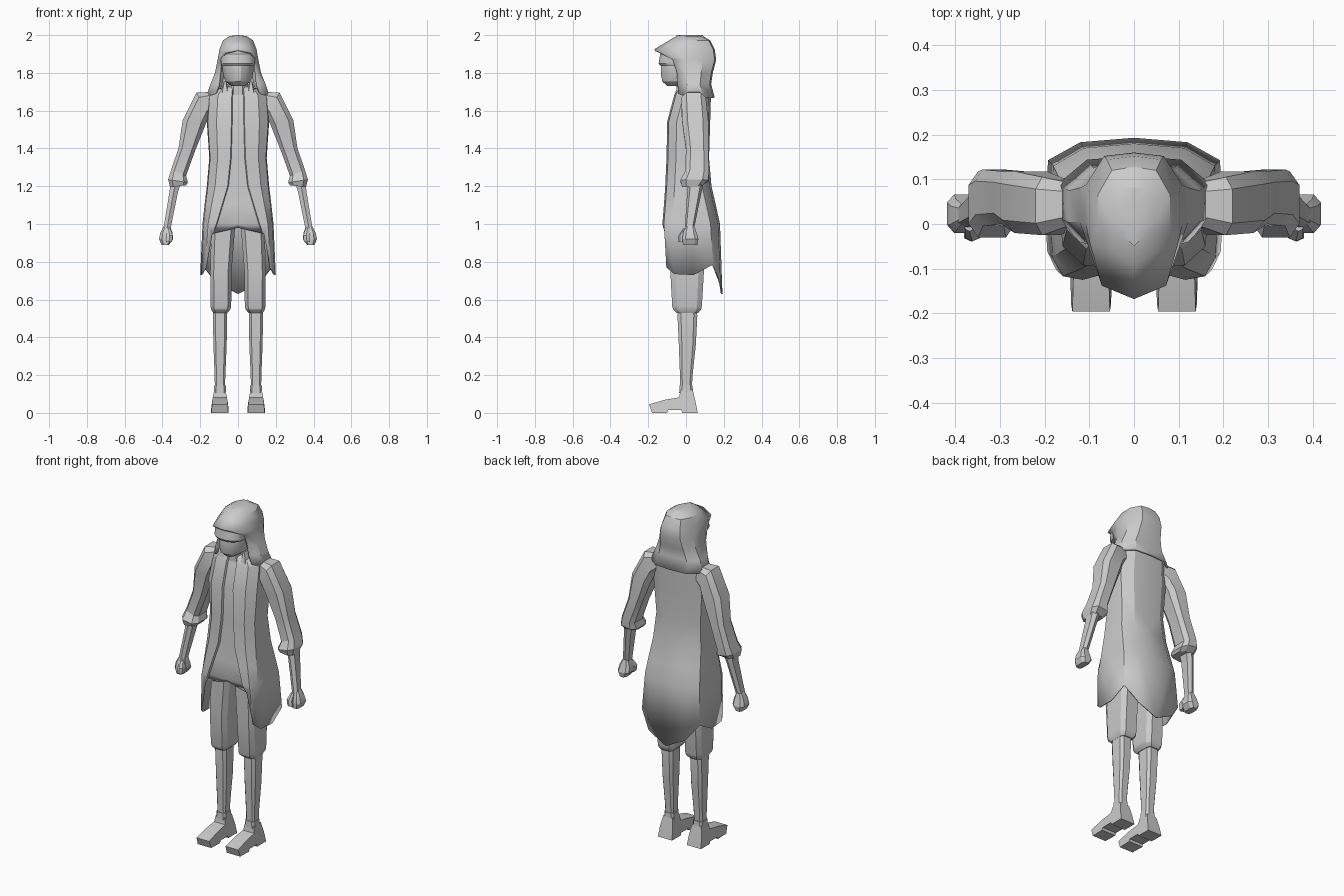
import bpy, bmesh, math

if "Cube" in bpy.data.objects:
    bpy.data.objects.remove(bpy.data.objects["Cube"])


def finish(name, bm, mirror=True, thick=0, angle=28, recalc=True):
    if recalc:
        bmesh.ops.recalc_face_normals(bm, faces=bm.faces)
    bmesh.ops.delete(bm, geom=[v for v in bm.verts if not v.link_faces], context='VERTS')
    me = bpy.data.meshes.new(name)
    bm.to_mesh(me)
    bm.free()
    ob = bpy.data.objects.new(name, me)
    bpy.context.collection.objects.link(ob)
    bpy.ops.object.select_all(action='DESELECT')
    ob.select_set(True)
    bpy.context.view_layer.objects.active = ob
    bpy.ops.object.shade_smooth_by_angle(angle=math.radians(angle))
    if mirror:
        m = ob.modifiers.new("Mirror", 'MIRROR')
        m.use_clip = True
    if thick:
        s = ob.modifiers.new("Solidify", 'SOLIDIFY')
        s.thickness = thick
        s.offset = -1
    return ob


def tube(name, sections, n=8, power=0.6, mirror=True):
    """Loft of rounded-box sections: inner x,z / outer x,z / front y, back y."""
    bm = bmesh.new()
    rings = []
    for xi, zi, xo, zo, y0, y1 in sections:
        ring = []
        for i in range(n):
            a = 2 * math.pi * (i + 0.5) / n
            u, v = (math.copysign(abs(t) ** power, t) for t in (math.cos(a), math.sin(a)))
            m = math.cos(math.pi / n) ** power
            u, v = (u / m + 1) / 2, (v / m + 1) / 2
            ring.append(bm.verts.new((xi + (xo - xi) * u, y0 + (y1 - y0) * v, zi + (zo - zi) * u)))
        rings.append(ring)
    for a, b in zip(rings, rings[1:]):
        for i in range(n):
            j = (i + 1) % n
            bm.faces.new((a[i], a[j], b[j], b[i]))
    bm.faces.new(rings[0])
    bm.faces.new(rings[-1])
    return finish(name, bm, mirror)


def level(z, xi, xo, y0, y1):
    return (xi, z, xo, z, y0, y1)


def sheet(name, rings, thick, skip=lambda r, c: False):
    """Half shell from rings running front centre to back centre, top down."""
    bm = bmesh.new()
    vs = [[bm.verts.new(p) for p in ring] for ring in rings]
    for r in range(len(vs) - 1):
        for c in range(len(vs[0]) - 1):
            if not skip(r, c):
                bm.faces.new((vs[r][c], vs[r + 1][c], vs[r + 1][c + 1], vs[r][c + 1]))
    bmesh.ops.remove_doubles(bm, verts=bm.verts, dist=1e-4)
    return finish(name, bm, True, thick, recalc=False)


# Long coat with recessed front panel and uneven hem
def coat_ring(zs, f, b, w, s):
    xy = [(0, f + .012), (s, f + .012), (s + .005, f), (s + (w - s) * .62, f + .008),
          (w * .97, f + .05), (w, (f + b) / 2), (w * .96, b - .05), (w * .6, b - .01), (0, b)]
    return [(x, y, z) for (x, y), z in zip(xy, zs)]


hem = [.98, .95, .95, .77, .735, .73, .785, .69, .63]
coat = [(1.73, -.03, .06, .055, .02), (1.71, -.05, .11, .125, .025), (1.68, -.063, .132, .155, .028),
        (1.54, -.10, .128, .165, .03), (1.35, -.103, .122, .152, .035), (1.2, -.11, .135, .165, .05),
        (1.1, -.117, .158, .177, .08), (1.0, -.125, .18, .188, .11)]
rings = [coat_ring([z] * 9, *p) for z, *p in coat] + [coat_ring(hem, -.112, .193, .2, .13)]
sheet("coat", rings, .008)


# Hood: peaked cap flowing into a drape open at the front
def hood_ring(z, f, b, w, fx, dip):
    d = b - f
    return [(0, f, z), (fx, f + .03, z - dip), (w, f + d * .38, z), (w, f + d * .72, z),
            (w * .62, b - .008, z), (0, b, z)]


hood = [(2.0, -.05, .09, 0, 0, 0), (1.995, -.05, .09, .045, .03, 0), (1.972, -.09, .128, .08, .052, 0),
        (1.925, -.168, .152, .098, .072, .015), (1.87, -.10, .16, .108, .095, 0),
        (1.80, -.078, .142, .122, .1, 0), (1.74, -.075, .133, .146, .105, 0), (1.67, -.07, .152, .17, .122, -.02)]
sheet("hood", [hood_ring(*h) for h in hood], .012, lambda r, c: r >= 3 and c == 0)

# Head, visor and neck
tube("head", [level(z, -w, w, y0, y1) for z, w, y0, y1 in [
    (1.95, .055, -.06, .06), (1.91, .08, -.115, .09), (1.85, .083, -.132, .1),
    (1.79, .08, -.133, .09), (1.755, .066, -.125, .06), (1.73, .035, -.1, .03)]], 16, 1, False)
tube("visor", [level(z, -w, w, y0, .02) for z, w, y0 in [
    (1.915, .08, -.12), (1.9, .088, -.137), (1.85, .09, -.145), (1.838, .085, -.136)]], 16, .9, False)
tube("neck", [level(1.78, -.05, .05, -.05, .06), level(1.66, -.06, .06, -.05, .07)], 8, 1, False)

# Standing collar tips
tube("collar", [level(1.755, .06, .075, -.04, .05), level(1.69, .045, .095, -.055, .07)])

# Arms
tube("sleeve", [(.11, 1.62, .14, 1.7, .0, .09), (.15, 1.575, .22, 1.695, -.025, .105),
                (.17, 1.53, .293, 1.55, -.02, .118), (.228, 1.385, .315, 1.4, .0, .118),
                (.275, 1.255, .355, 1.285, -.005, .122), (.265, 1.22, .37, 1.235, -.03, .118),
                (.275, 1.205, .36, 1.195, -.02, .08)])
tube("forearm", [(.295, 1.24, .355, 1.25, .01, .095), (.318, 1.17, .362, 1.175, .01, .08),
                 (.358, .97, .395, .975, -.005, .04)], 6)
tube("hand", [level(.99, .36, .393, .0, .045), level(.955, .347, .411, -.015, .055),
              level(.92, .343, .418, -.02, .066), level(.89, .365, .405, -.015, .06)], 8, .6)
tube("thumb", [level(.975, .358, .378, -.015, .01), level(.94, .345, .378, -.037, 0),
               level(.905, .35, .38, -.037, 0)], 6)

# Legs
tube("shorts", [level(1.05, .01, .14, -.08, .1), level(.75, .034, .147, -.083, .095),
                level(.565, .036, .146, -.073, .084), level(.548, .04, .142, -.068, .08),
                level(.53, .055, .132, -.05, .065)], 8, .45)
tube("shin", [level(.56, .06, .128, -.04, .055), level(.515, .057, .133, -.045, .06),
              level(.36, .06, .13, -.038, .052), level(.2, .067, .124, -.032, .035),
              level(.12, .069, .122, -.03, .03)], 8, .5)
tube("ankle_cuff", [level(.145, .064, .126, -.034, .035), level(.105, .063, .128, -.036, .037)], 8, .5)

# Shoes: side profile extruded, narrower towards the ankle
profile = [(.062, 0), (.05, .06), (.036, .12), (-.03, .12), (-.036, .082), (-.11, .07), (-.196, .045),
           (-.18, 0), (-.1, 0), (-.095, .014), (-.025, .014), (-.02, 0)]
bm = bmesh.new()
side = bm.faces.new([bm.verts.new((.049, y, z)) for y, z in profile])
ext = bmesh.ops.extrude_face_region(bm, geom=[side])
bmesh.ops.translate(bm, vec=(.094, 0, 0), verts=[v for v in ext["geom"] if isinstance(v, bmesh.types.BMVert)])
for v in bm.verts:
    k = 1 - max(0, v.co.z - .03) * 4
    if v.co.y < -.15:
        k *= .95
    v.co.x = .096 + (v.co.x - .096) * k
if not side.is_valid or all(len(e.link_faces) == 2 for e in side.edges) is False:
    bm.faces.new([v for v in bm.verts][:len(profile)])
finish("shoe", bm)
